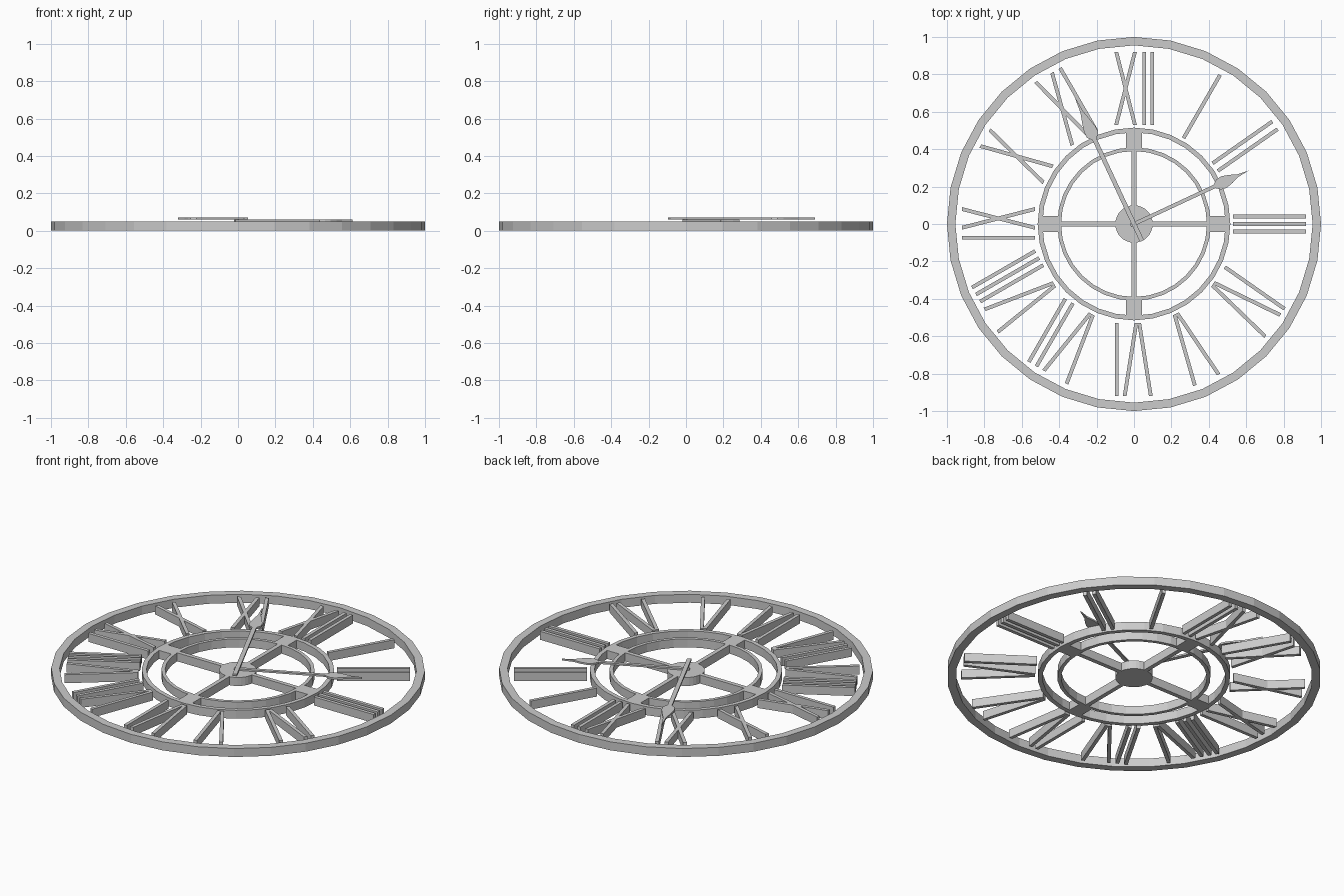
import bpy
import bmesh
from math import radians, sin, cos, tau
from mathutils import Vector, Matrix

if "Cube" in bpy.data.objects:
    bpy.data.objects.remove(bpy.data.objects["Cube"], do_unlink=True)

HEIGHT = 0.05          # thickness of the frame
R_IN, R_OUT = 0.53, 0.92   # radial span of the numerals

metal = bpy.data.materials.new("grey_metal")
metal.use_nodes = True
metal.diffuse_color = (0.6, 0.6, 0.6, 1)
metal.node_tree.nodes["Principled BSDF"].inputs["Base Color"].default_value = (0.6, 0.6, 0.6, 1)


def finish(name, bm, angle=0):
    """Turn a bmesh into an object rotated about the clock axis."""
    bmesh.ops.recalc_face_normals(bm, faces=bm.faces)
    mesh = bpy.data.meshes.new(name)
    bm.to_mesh(mesh)
    bm.free()
    mesh.materials.append(metal)
    obj = bpy.data.objects.new(name, mesh)
    obj.rotation_euler.z = radians(angle)
    bpy.context.collection.objects.link(obj)
    return obj


def prism(bm, points, z0, z1):
    """Extrude a flat outline from z0 to z1."""
    face = bm.faces.new([bm.verts.new((x, y, z0)) for x, y in points])
    new = bmesh.ops.extrude_face_region(bm, geom=[face])["geom"]
    top = [v for v in new if isinstance(v, bmesh.types.BMVert)]
    bmesh.ops.translate(bm, verts=top, vec=(0, 0, z1 - z0))


def bar(bm, start, end, width=0.02, z0=0.0, z1=HEIGHT):
    """Straight bar whose ends are cut square to the radius."""
    (x0, y0), (x1, y1) = start, end
    along = Vector((x1 - x0, y1 - y0))
    half = width / 2 * along.length / abs(along.x)
    prism(bm, [(x0, y0 - half), (x1, y1 - half),
               (x1, y1 + half), (x0, y0 + half)], z0, z1)


def ring(name, inner, outer, sides=32):
    """Flat band with a rectangular section."""
    bm = bmesh.new()
    loops = []
    for r, z in ((outer, 0), (outer, HEIGHT), (inner, HEIGHT), (inner, 0)):
        loops.append([bm.verts.new((r * cos(tau * i / sides), r * sin(tau * i / sides), z))
                      for i in range(sides)])
    for k in range(4):
        a, b = loops[k], loops[(k + 1) % 4]
        for i in range(sides):
            j = (i + 1) % sides
            bm.faces.new((a[i], a[j], b[j], b[i]))
    finish(name, bm)


# Rings and hub
ring("outer_ring", 0.955, 1.0)
ring("middle_ring", 0.49, 0.515)
ring("inner_ring", 0.39, 0.41)

bm = bmesh.new()
bmesh.ops.create_cone(bm, cap_ends=True, segments=32, radius1=0.1, radius2=0.1,
                      depth=HEIGHT, matrix=Matrix.Translation((0, 0, HEIGHT / 2)))
finish("hub", bm)

# Four spokes, each with a block joining the two inner rings
for side, angle in (("right", 0), ("top", 90), ("left", 180), ("bottom", 270)):
    bm = bmesh.new()
    bar(bm, (0.08, 0), (0.4, 0), 0.025)
    finish(side + "_spoke", bm, angle)
    bm = bmesh.new()
    bar(bm, (0.4, 0), (0.51, 0), 0.085)
    finish(side + "_ring_block", bm, angle)

# Numerals lie along +x; each stroke is a letter and its clockwise offset
NUMERALS = {
    1: (60, [("I", 0)]),
    2: (35, [("I", -0.025), ("I", 0.025)]),
    3: (0, [("I", -0.04), ("I", 0), ("I", 0.04)]),
    4: (-35, [("I", -0.09), ("V", 0.02)]),
    5: (-65, [("V", 0)]),
    6: (-90, [("V", -0.02), ("I", 0.092)]),
    7: (-120, [("V", -0.045), ("I", 0.071), ("I", 0.118)]),
    8: (-150, [("V", -0.066), ("I", 0.052), ("I", 0.096), ("I", 0.139)]),
    9: (180, [("I", -0.073), ("X", 0.03)]),
    10: (150, [("X", 0)]),
    11: (120, [("X", -0.025), ("I", 0.075)]),
    12: (90, [("X", -0.045), ("I", 0.055), ("I", 0.097)]),
}
# Each letter is a list of (inner, outer) sideways shifts
STROKES = {"I": [(0, 0)],
           "V": [(-0.008, -0.07), (0.008, 0.07)],
           "X": [(-0.05, 0.05), (0.05, -0.05)]}

for hour, (angle, letters) in NUMERALS.items():
    bm = bmesh.new()
    for letter, offset in letters:
        for a, b in STROKES[letter]:
            bar(bm, (R_IN, -offset - a), (R_OUT, -offset - b))
    finish(f"hour_mark_{hour}", bm, angle)


def hand(name, profile, angle, z0, z1):
    """Pointer outline mirrored about its own axis."""
    bm = bmesh.new()
    lower = [(x, -w) for x, w in profile]
    upper = [(x, w) for x, w in reversed(profile) if w > 0]
    prism(bm, lower + upper, z0, z1)
    finish(name, bm, angle)


# Hands with leaf-shaped tips
hand("hour_hand", [(-0.02, 0.01), (0.475, 0.01), (0.5, 0.03), (0.53, 0.034),
                   (0.57, 0.024), (0.61, 0.008), (0.675, 0)], 25, 0.05, 0.06)
hand("minute_hand", [(-0.1, 0.012), (0.5, 0.012), (0.525, 0.034), (0.56, 0.034),
                     (0.61, 0.022), (0.66, 0.008), (0.76, 0)], 115, 0.06, 0.07)

# Short pin carrying the hands
bm = bmesh.new()
bmesh.ops.create_cone(bm, cap_ends=True, segments=12, radius1=0.01, radius2=0.01,
                      depth=0.025, matrix=Matrix.Translation((0, 0, 0.0575)))
finish("hand_pin", bm)
